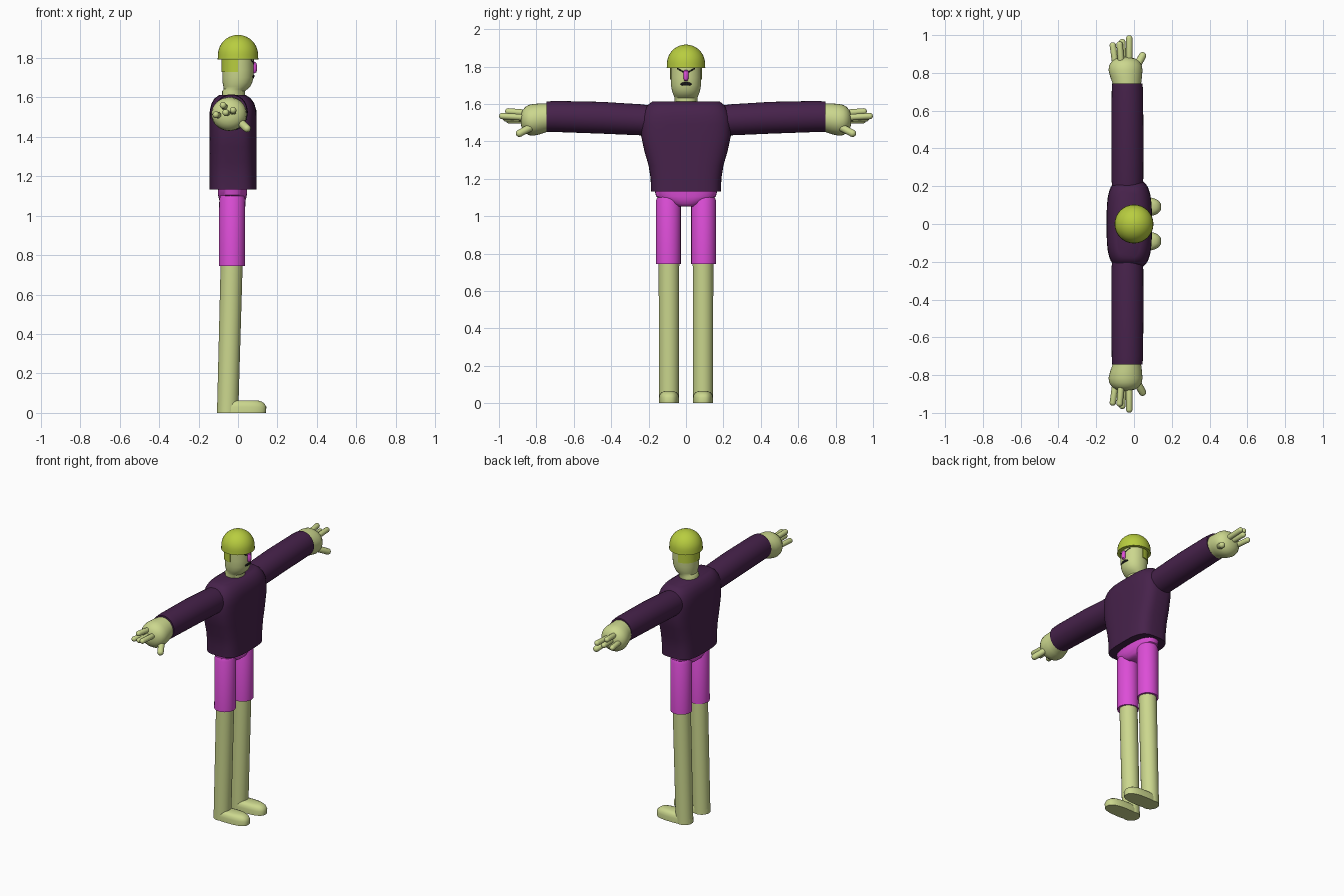
import bpy, bmesh, math
from mathutils import Vector


def material(name, rgb):
    m = bpy.data.materials.new(name)
    m.diffuse_color = (*rgb, 1)
    return m


SKIN = material("pale green skin", (0.60, 0.68, 0.27))
HAT = material("lime green", (0.48, 0.61, 0.05))
SHIRT = material("dark purple", (0.062, 0.016, 0.07))
PINK = material("magenta", (0.72, 0.075, 0.68))
BLACK = material("black", (0.008, 0.008, 0.008))


def finish(name, bm, mat, angle=40):
    bmesh.ops.recalc_face_normals(bm, faces=bm.faces)
    me = bpy.data.meshes.new(name)
    bm.to_mesh(me)
    bm.free()
    me.materials.append(mat)
    ob = bpy.data.objects.new(name, me)
    bpy.context.collection.objects.link(ob)
    bpy.ops.object.select_all(action='DESELECT')
    ob.select_set(True)
    bpy.context.view_layer.objects.active = ob
    bpy.ops.object.shade_smooth_by_angle(angle=math.radians(angle))
    return ob


def loft(name, mat, sections, axis='z', power=2.0, n=32, arc=(0, 1)):
    """Skin superellipse sections (x, y, z, half size a, half size b)."""
    bm = bmesh.new()
    rings = []
    closed = arc == (0, 1)
    for x, y, z, a, b in sections:
        ring = []
        for i in range(n):
            f = i / n if closed else i / (n - 1)
            t = 2 * math.pi * (arc[0] + (arc[1] - arc[0]) * f)
            c, s = math.cos(t), math.sin(t)
            u = a * math.copysign(abs(c) ** (2 / power), c)
            v = b * math.copysign(abs(s) ** (2 / power), s)
            off = (u, v, 0) if axis == 'z' else (u, 0, v)
            ring.append(bm.verts.new(Vector((x, y, z)) + Vector(off)))
        rings.append(ring)
    for r0, r1 in zip(rings, rings[1:]):
        for i in range(n):
            j = (i + 1) % n
            bm.faces.new((r0[i], r0[j], r1[j], r1[i]))
    bm.faces.new(rings[0])
    bm.faces.new(rings[-1])
    return finish(name, bm, mat)


def capsule(name, mat, p, q, r):
    p, q = Vector(p), Vector(q)
    d = q - p
    bm = bmesh.new()
    bmesh.ops.create_uvsphere(bm, u_segments=16, v_segments=11, radius=r)
    for v in bm.verts:
        if v.co.z > 0:
            v.co.z += d.length
    rot = d.to_track_quat('Z', 'Y')
    for v in bm.verts:
        v.co = rot @ v.co + p
    return finish(name, bm, mat, 60)


# Sweater body
loft("sweater_body", SHIRT, [
    (-.025, 0, 1.132, .120, .187), (-.025, 0, 1.20, .120, .189),
    (-.025, 0, 1.27, .120, .200), (-.025, 0, 1.35, .120, .223),
    (-.025, 0, 1.43, .120, .240), (-.025, 0, 1.49, .120, .240),
    (-.025, 0, 1.535, .118, .234), (-.026, 0, 1.57, .108, .220),
    (-.027, 0, 1.595, .092, .203), (-.028, 0, 1.613, .066, .180)],
    power=3.4, n=48)

# Neck and head
loft("head", SKIN, [
    (-.022, 0, 1.58, .058, .062), (-.022, 0, 1.632, .058, .062),
    (-.012, 0, 1.642, .060, .064), (-.006, 0, 1.655, .068, .070),
    (-.003, 0, 1.675, .075, .076), (0, 0, 1.70, .079, .080),
    (0, 0, 1.74, .080, .082), (0, 0, 1.82, .080, .082)], power=2.1)

# Round cap and the hair below it at the back
dome = [(0, 0, 1.815 + .102 * math.sin(k * math.pi / 20),
         .102 * math.cos(k * math.pi / 20), .102 * math.cos(k * math.pi / 20))
        for k in range(10)] + [(0, 0, 1.917, .003, .003)]
loft("cap", HAT, [(0, 0, 1.793, .103, .103)] + dome)
loft("back_hair", HAT, [(0, 0, 1.73, .084, .086), (0, 0, 1.80, .084, .086)],
     power=2.1, n=24, arc=(.25, .75))

# Nose
loft("nose", PINK, [
    (.078, 0, 1.722, .006, .005), (.081, 0, 1.728, .013, .011),
    (.083, 0, 1.745, .014, .014), (.083, 0, 1.765, .013, .014),
    (.081, 0, 1.777, .011, .012), (.078, 0, 1.781, .006, .006)], n=16)


def face_x(y):
    return .080 * math.sqrt(1 - (y / .082) ** 2)


# Mouth, a thin tapered strip that follows the face
loft("mouth", BLACK, [
    (face_x(.031 * k / 5), .031 * k / 5, 1.708 - .003 * (k / 5) ** 2, .003,
     .002 + .007 * math.sqrt(1 - (k / 5) ** 2)) for k in range(-5, 6)],
    axis='y', n=12)

# Hips
loft("hips", PINK, [
    (-.028, 0, 1.052, .045, .050), (-.028, 0, 1.065, .062, .085),
    (-.028, 0, 1.09, .070, .135), (-.028, 0, 1.105, .073, .160),
    (-.028, 0, 1.15, .075, .170)], power=2.5)

for side, s in (("left", 1), ("right", -1)):
    # Slanted brow
    loft(side + "_brow", BLACK, [
        (face_x(.012 + .007 * k), s * (.012 + .007 * k), 1.770 + .004 * k,
         .003, .004) for k in range(6)], axis='y', n=10)

    # Sleeve
    loft(side + "_sleeve", SHIRT, [
        (-.035, s * .17, 1.510, .080, .078), (-.035, s * .24, 1.515, .084, .083),
        (-.035, s * .45, 1.526, .085, .085), (-.035, s * .70, 1.533, .083, .083),
        (-.035, s * .745, 1.532, .080, .081)], axis='y')

    # Hand
    loft(side + "_palm", SKIN, [
        (-.037, s * .70, 1.530, .072, .072), (-.038, s * .745, 1.526, .076, .076),
        (-.042, s * .78, 1.520, .084, .082), (-.045, s * .815, 1.515, .090, .085),
        (-.045, s * .84, 1.514, .086, .081), (-.045, s * .86, 1.514, .074, .069),
        (-.045, s * .875, 1.514, .053, .050), (-.045, s * .883, 1.514, .025, .024)],
        axis='y')

    # Fingers and thumb: base and tip as (x, y, z)
    fingers = {
        "index_finger": ((-.025, .82, 1.525), (-.025, .982, 1.535)),
        "middle_finger": ((-.055, .82, 1.52), (-.062, .963, 1.523)),
        "ring_finger": ((-.065, .82, 1.55), (-.076, .950, 1.560)),
        "little_finger": ((-.095, .82, 1.51), (-.112, .945, 1.512)),
        "thumb": ((.0, .81, 1.485), (.045, .890, 1.443))}
    for name, (p, q) in fingers.items():
        capsule(f"{side}_{name}", SKIN, (p[0], s * p[1], p[2]),
                (q[0], s * q[1], q[2]), .020 if name == "thumb" else .017)

    # Shorts leg
    loft(side + "_shorts_leg", PINK, [
        (-.031, s * .094, .745, .066, .066), (-.029, s * .094, 1.085, .066, .066),
        (-.029, s * .094, 1.105, .058, .058)])

    # Leg and foot
    loft(side + "_leg", SKIN, [
        (-.053, s * .091, 0, .054, .054), (-.051, s * .091, .06, .054, .054),
        (-.031, s * .091, .80, .056, .055)])
    loft(side + "_foot", SKIN, [
        (.017, s * .091, 0, .124, .054), (.019, s * .091, .03, .125, .054),
        (.016, s * .091, .047, .119, .050), (.012, s * .091, .058, .107, .041),
        (.008, s * .091, .064, .088, .026)], power=2.6)
